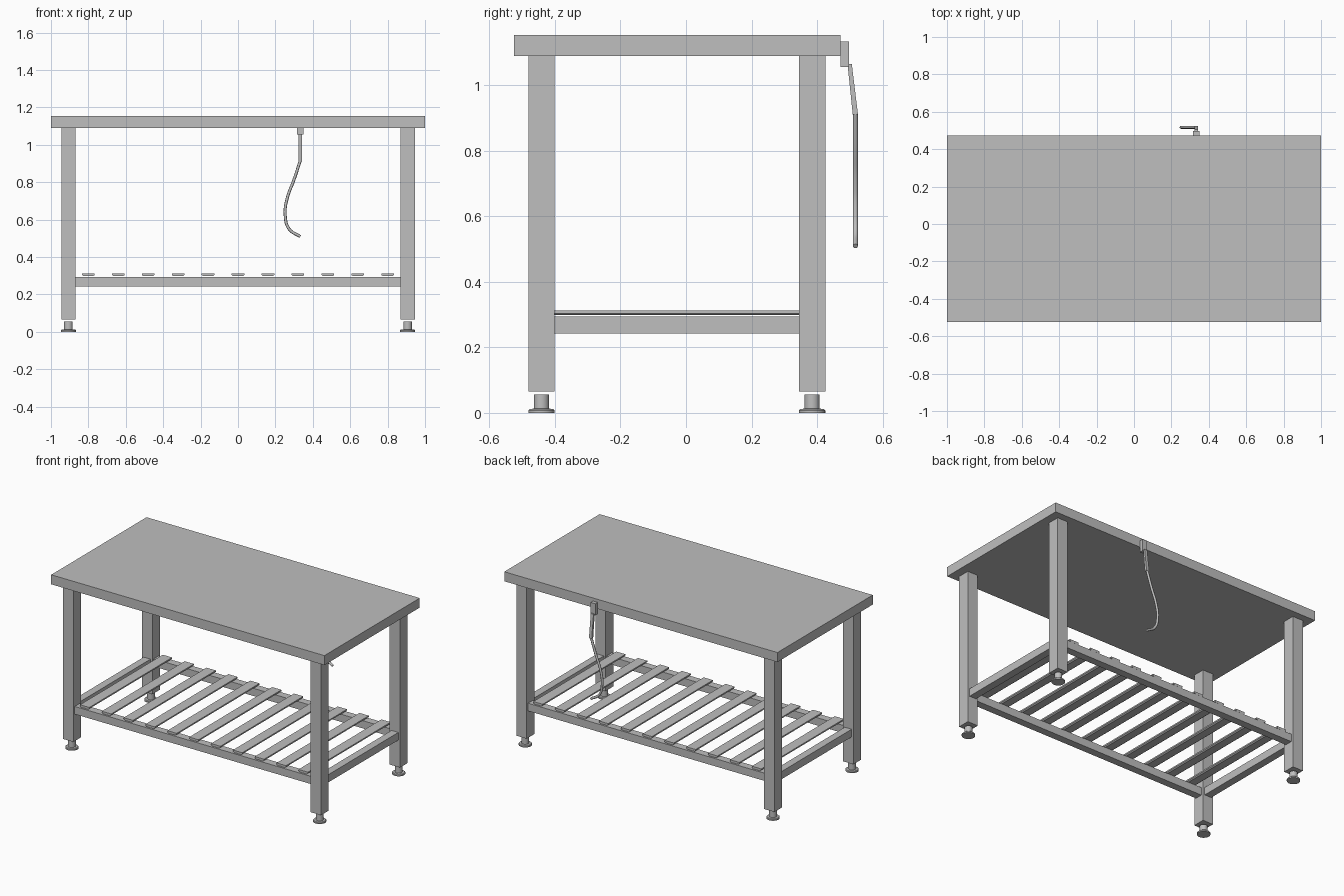
import bpy
import bmesh
from mathutils import Vector

cube = bpy.data.objects.get("Cube")
if cube:
    bpy.data.objects.remove(cube, do_unlink=True)

# One brushed-steel grey for everything
steel = bpy.data.materials.new("steel_grey")
steel.use_nodes = True
GREY = (0.52, 0.52, 0.52, 1.0)
steel.diffuse_color = GREY
steel.node_tree.nodes["Principled BSDF"].inputs["Base Color"].default_value = GREY


def add_object(name, bm):
    bmesh.ops.recalc_face_normals(bm, faces=bm.faces)
    mesh = bpy.data.meshes.new(name)
    bm.to_mesh(mesh)
    bm.free()
    mesh.materials.append(steel)
    obj = bpy.data.objects.new(name, mesh)
    bpy.context.collection.objects.link(obj)
    return obj


def box(name, x, y, z):
    """Box from (min, max) pairs on each axis."""
    bm = bmesh.new()
    bmesh.ops.create_cube(bm, size=1)
    for v in bm.verts:
        v.co = Vector([(a + b) / 2 + c * (b - a) for (a, b), c in zip((x, y, z), v.co)])
    return add_object(name, bm)


def extrude_profile(name, profile, axis, low, high):
    """Prism from a 2D profile, extruded along axis 0 (x) or 1 (y)."""
    bm = bmesh.new()
    points = [(low, a, b) if axis == 0 else (a, low, b) for a, b in profile]
    face = bm.faces.new([bm.verts.new(p) for p in points])
    result = bmesh.ops.extrude_face_region(bm, geom=[face])
    for item in result["geom"]:
        if isinstance(item, bmesh.types.BMVert):
            item.co[axis] = high
    return add_object(name, bm)


def lathe(name, profile, x, y, sides=32):
    """Closed turned shape from (radius, z) points; the ends lie on the axis."""
    bm = bmesh.new()
    verts = [bm.verts.new((r, 0, z)) for r, z in profile]
    edges = [bm.edges.new(pair) for pair in zip(verts, verts[1:])]
    bmesh.ops.spin(bm, geom=verts + edges, cent=(0, 0, 0), axis=(0, 0, 1),
                   angle=6.283185, steps=sides)
    bmesh.ops.remove_doubles(bm, verts=bm.verts, dist=0.0002)
    bmesh.ops.translate(bm, verts=bm.verts, vec=(x, y, 0))
    return add_object(name, bm)


def smooth(obj):
    bpy.ops.object.select_all(action="DESELECT")
    obj.select_set(True)
    bpy.context.view_layer.objects.active = obj
    bpy.ops.object.shade_smooth_by_angle(angle=0.7)


# Worktop
box("worktop", (-1, 1), (-0.525, 0.472), (1.09, 1.153))

# Legs with adjustable feet
LEG_X, HALF = 0.907, 0.038
LEG_Y = {"front": -0.441, "back": 0.385}
FOOT = [(0, 0), (0.04, 0), (0.04, 0.008), (0.036, 0.012), (0.023, 0.013),
        (0.023, 0.056), (0, 0.056)]
for side, sx in (("left", 1), ("right", -1)):
    x = sx * LEG_X
    for end, y in LEG_Y.items():
        box(f"{end}_{side}_leg", (x - HALF, x + HALF), (y - 0.04, y + 0.04), (0.065, 1.09))
        smooth(lathe(f"{end}_{side}_foot", FOOT, x, y))

# Lower frame rails
RAIL_Z, T = (0.243, 0.294), 0.025
for end, y in LEG_Y.items():
    box(f"{end}_rail", (HALF - LEG_X, LEG_X - HALF), (y - T, y + T), RAIL_Z)
for side, sx in (("left", 1), ("right", -1)):
    x = sx * LEG_X
    box(f"{side}_rail", (x - T, x + T), (LEG_Y["front"] + 0.04, LEG_Y["back"] - 0.04), RAIL_Z)

# Shelf slats with chamfered undersides
for i in range(11):
    x = (i - 5) * 0.16
    profile = [(x - 0.026, 0.298), (x + 0.026, 0.298), (x + 0.034, 0.304),
               (x + 0.034, 0.313), (x - 0.034, 0.313), (x - 0.034, 0.304)]
    extrude_profile(f"shelf_slat_{i + 1}", profile, 1,
                    LEG_Y["front"] - 0.02, LEG_Y["back"] + 0.02)

# Plug bracket on the back edge and its slanted holder
box("cord_bracket", (0.316, 0.35), (0.471, 0.497), (1.056, 1.133))
extrude_profile("cord_holder",
                [(0.493, 1.065), (0.506, 1.065), (0.525, 0.91), (0.509, 0.91)],
                0, 0.323, 0.343)

# Hanging cord
curve = bpy.data.curves.new("hanging_cord", "CURVE")
curve.dimensions = "3D"
curve.bevel_depth = 0.008
curve.bevel_resolution = 2
curve.resolution_u = 6
curve.use_fill_caps = True
path = [(0.333, 0.915), (0.30, 0.815), (0.262, 0.71), (0.252, 0.627),
        (0.273, 0.55), (0.333, 0.509)]
spline = curve.splines.new("BEZIER")
spline.bezier_points.add(len(path) - 1)
for point, (x, z) in zip(spline.bezier_points, path):
    point.co = (x, 0.517, z)
    point.handle_left_type = point.handle_right_type = "AUTO"
curve.materials.append(steel)
cord = bpy.data.objects.new("hanging_cord", curve)
bpy.context.collection.objects.link(cord)
